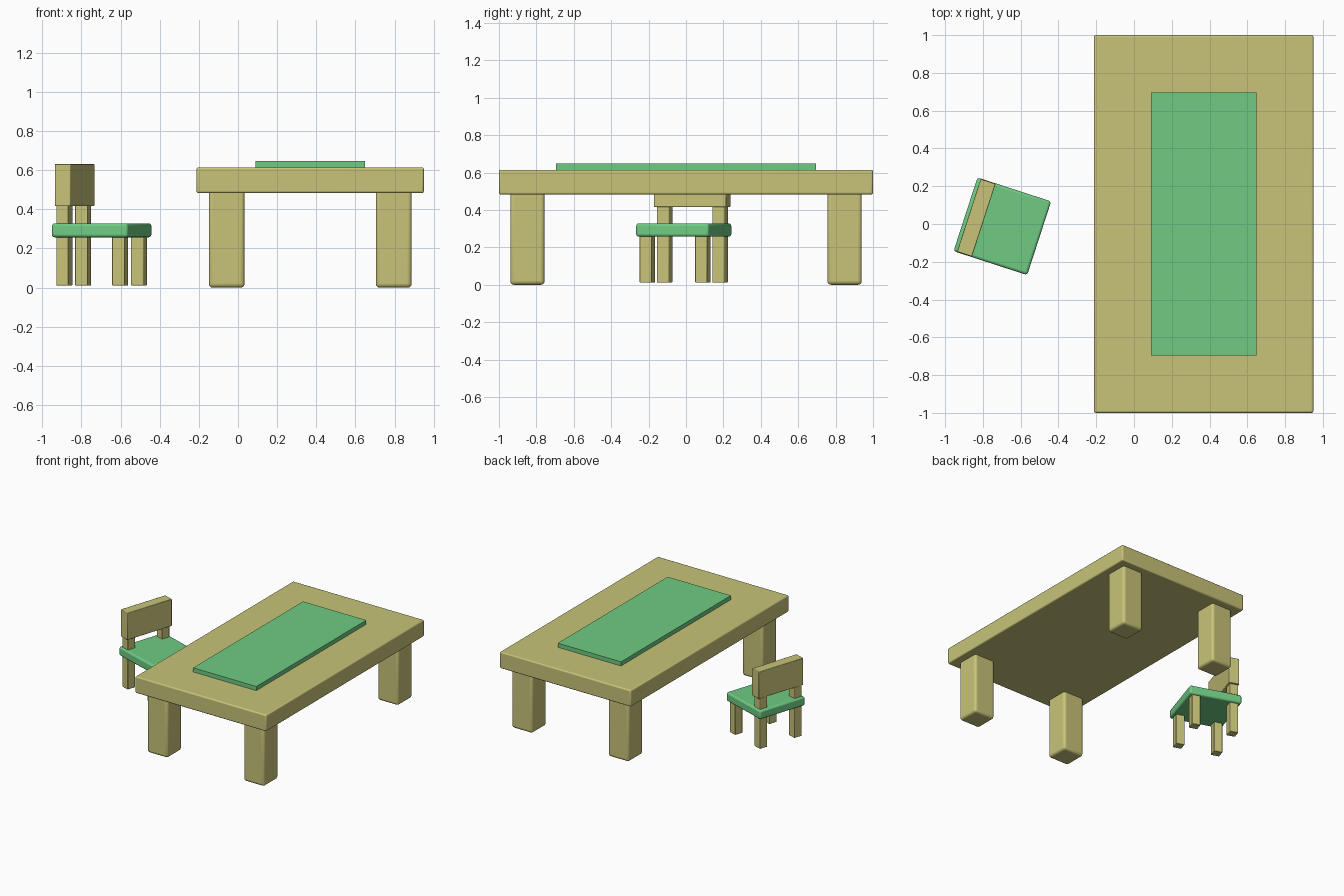
import bpy
import math
from mathutils import Matrix, Vector

if "Cube" in bpy.data.objects:
    bpy.data.objects.remove(bpy.data.objects["Cube"])


def make_material(name, color):
    mat = bpy.data.materials.new(name)
    mat.diffuse_color = color
    mat.use_nodes = True
    mat.node_tree.nodes["Principled BSDF"].inputs["Base Color"].default_value = mat.diffuse_color
    return mat


wood = make_material("pale_wood", (0.58, 0.55, 0.19, 1))
green = make_material("green_fabric", (0.16, 0.60, 0.23, 1))


def box(name, center, size, z0, z1, mat, bevel=0.0, segments=3, frame=None):
    """Rounded box spanning z0..z1; frame places it in a parent's axes."""
    loc = Vector((center[0], center[1], (z0 + z1) / 2))
    bpy.ops.mesh.primitive_cube_add(size=1)
    ob = bpy.context.object
    ob.name = name
    ob.data.transform(Matrix.Diagonal((size[0], size[1], z1 - z0, 1)))
    ob.matrix_world = (frame or Matrix()) @ Matrix.Translation(loc)
    ob.data.materials.append(mat)
    if bevel:
        mod = ob.modifiers.new("rounded_edges", 'BEVEL')
        mod.width = bevel
        mod.segments = segments
        bpy.ops.object.shade_smooth_by_angle(angle=math.radians(35))
    return ob


# Table: slab, runner and four stout legs
TX = 0.369
box("table_top", (TX, 0), (1.162, 2.0), 0.483, 0.615, wood, 0.01)
box("table_runner", (TX, 0), (0.56, 1.39), 0.61, 0.648, green)
for sx, side in ((-1, "left"), (1, "right")):
    for sy, end in ((-1, "front"), (1, "back")):
        box(f"table_leg_{end}_{side}", (TX + sx * 0.427, sy * 0.848),
            (0.183, 0.183), 0, 0.505, wood, 0.02, 4)

# Chair: turned 18 degrees, facing the table along its local +x
chair = Matrix.Translation((-0.697, -0.012, 0)) @ Matrix.Rotation(math.radians(-18), 4, 'Z')
box("seat", (0, 0), (0.41, 0.41), 0.257, 0.328, green, 0.014, 3, chair)
box("backrest", (-0.145, 0), (0.083, 0.405), 0.416, 0.632, wood, 0.004, 2, chair)

# Rear legs run up through the seat to carry the backrest
for sx, end, top in ((-1, "rear", 0.425), (1, "front", 0.27)):
    for sy, side in ((-1, "right"), (1, "left")):
        box(f"chair_leg_{end}_{side}", (sx * 0.15, sy * 0.156),
            (0.067, 0.067), 0.011, top, wood, 0.004, 2, chair)
